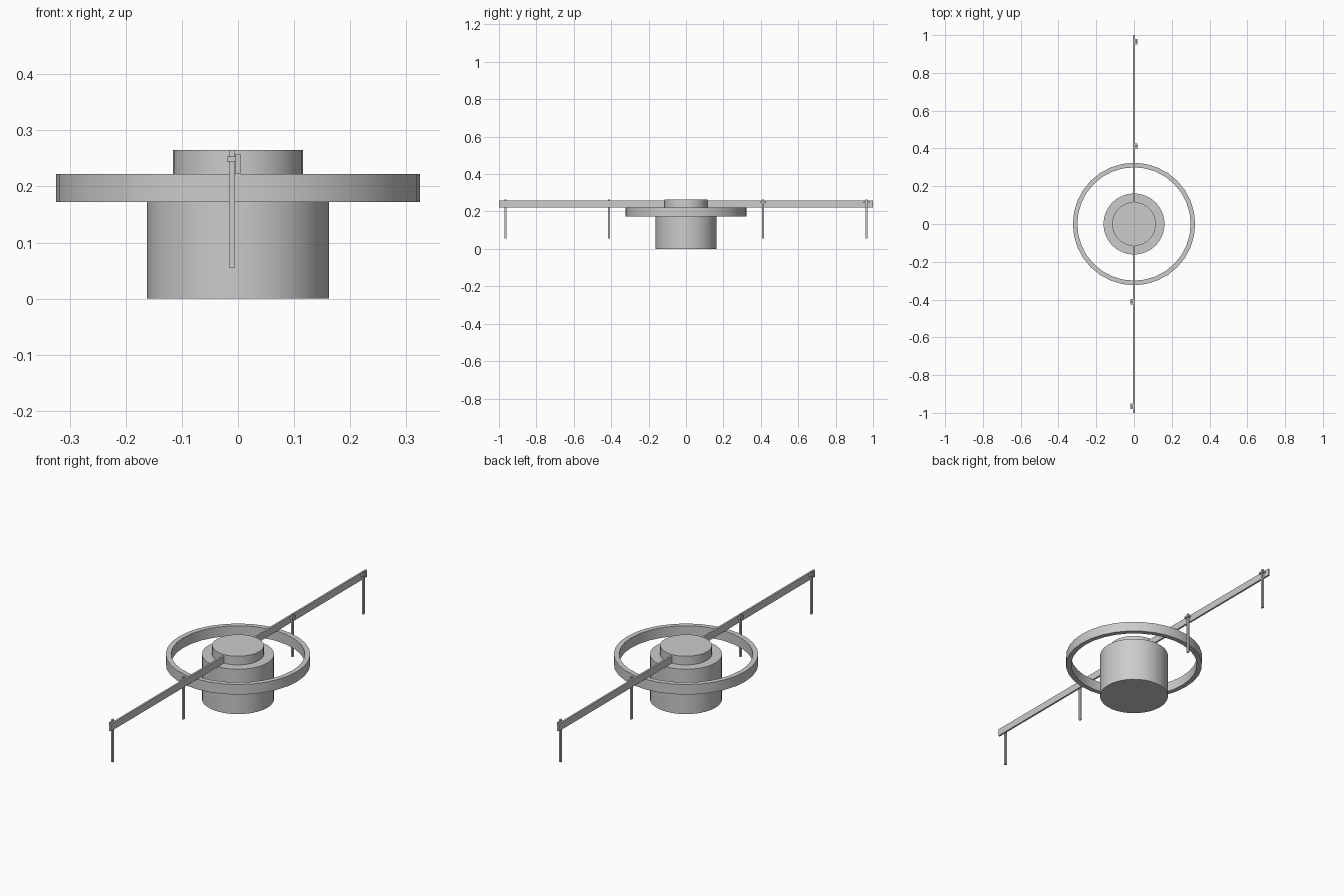
import bpy
import math

cube = bpy.data.objects.get("Cube")
if cube:
    bpy.data.objects.remove(cube, do_unlink=True)

GREY = (0.6, 0.6, 0.6, 1)
grey = bpy.data.materials.new("plain grey")
grey.use_nodes = True
grey.diffuse_color = GREY
grey.node_tree.nodes["Principled BSDF"].inputs["Base Color"].default_value = GREY


def lathe(name, profile, closed, sides=32):
    """Turn an (radius, z) profile around the z axis."""
    verts, faces = [], []
    n = len(profile)
    for i in range(sides):
        a = 2 * math.pi * i / sides
        verts += [(r * math.cos(a), r * math.sin(a), z) for r, z in profile]
    for i in range(sides):
        j = (i + 1) % sides
        for k in range(n if closed else n - 1):
            m = (k + 1) % n
            faces.append((i * n + k, j * n + k, j * n + m, i * n + m))
    if not closed:
        faces.append([i * n for i in reversed(range(sides))])
        faces.append([i * n + n - 1 for i in range(sides)])
    mesh = bpy.data.meshes.new(name)
    mesh.from_pydata(verts, [], faces)
    obj = bpy.data.objects.new(name, mesh)
    bpy.context.collection.objects.link(obj)
    mesh.materials.append(grey)
    bpy.ops.object.select_all(action="DESELECT")
    obj.select_set(True)
    bpy.context.view_layer.objects.active = obj
    bpy.ops.object.shade_smooth_by_angle(angle=math.radians(30))
    return obj


def box(name, size, centre):
    bpy.ops.mesh.primitive_cube_add(size=1, location=centre)
    obj = bpy.context.object
    obj.name = name
    obj.scale = size
    bpy.ops.object.transform_apply(location=False, rotation=False, scale=True)
    obj.data.materials.append(grey)
    return obj


# Central drum with its raised cap
lathe("drum", [(0.162, 0), (0.162, 0.222)], False)
lathe("cap", [(0.116, 0.222), (0.116, 0.265)], False)

# Free ring around the drum
lathe("ring", [(0.324, 0.172), (0.324, 0.222), (0.3, 0.222), (0.3, 0.172)], True)

# Each half of the beam carries two hanging pins, on opposite sides front and back
for label, side in (("front", -1), ("back", 1)):
    box(label + "_beam", (0.009, 0.9, 0.035), (0, side * 0.55, 0.24))
    for place, y in (("inner", 0.412), ("outer", 0.965)):
        x = side * 0.0105
        box(f"{label}_{place}_pin", (0.009, 0.011, 0.21), (x, side * y, 0.16))
        box(f"{label}_{place}_clamp", (0.015, 0.03, 0.009), (side * 0.012, side * y, 0.249))
